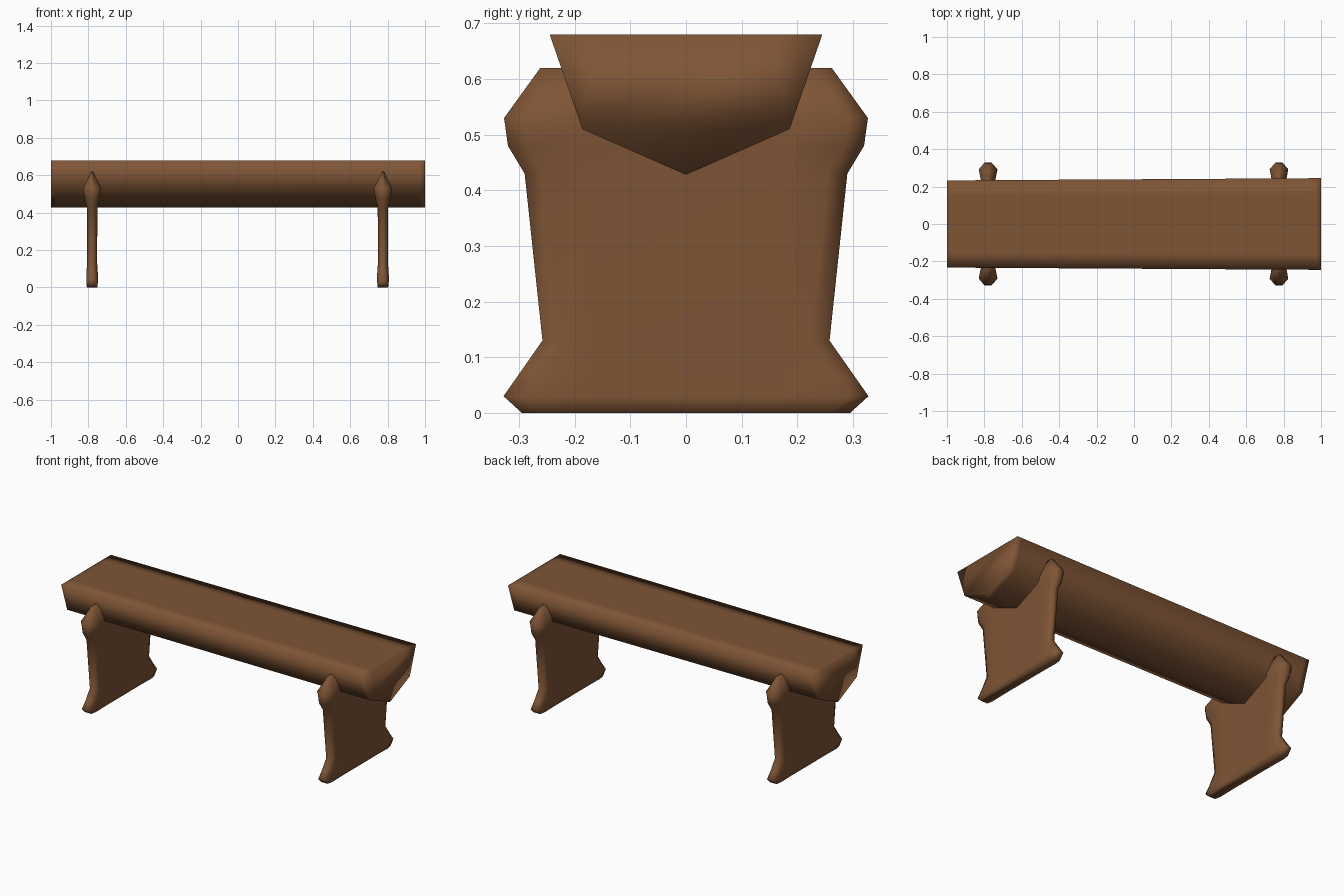
import bpy, bmesh

if "Cube" in bpy.data.objects:
    bpy.data.objects.remove(bpy.data.objects["Cube"])

wood = bpy.data.materials.new("brown wood")
wood.diffuse_color = (0.21, 0.09, 0.036, 1)
wood.use_nodes = True
wood.node_tree.nodes["Principled BSDF"].inputs["Base Color"].default_value = wood.diffuse_color


def loft(name, rings):
    """Skin a list of equal-length point rings and cap both ends."""
    bm = bmesh.new()
    loops = [[bm.verts.new(p) for p in ring] for ring in rings]
    n = len(loops[0])
    for a, b in zip(loops, loops[1:]):
        for i in range(n):
            j = (i + 1) % n
            bm.faces.new((a[i], a[j], b[j], b[i]))
    bm.faces.new(loops[0])
    bm.faces.new(loops[-1])
    bmesh.ops.recalc_face_normals(bm, faces=bm.faces)
    for f in bm.faces:
        f.smooth = True
    me = bpy.data.meshes.new(name)
    bm.to_mesh(me)
    bm.free()
    ob = bpy.data.objects.new(name, me)
    me.materials.append(wood)
    bpy.context.collection.objects.link(ob)
    return ob


# Seat: half log with a faceted underside, slightly wider at the right end
profile = [(-1, .68), (-.76, .51), (0, .428), (.76, .51), (1, .68),
           (.65, .68), (-.65, .68)]
rings = []
for x in (-1, -.97, .97, 1):
    w = .239 + .006 * x
    rings.append([(x, y * w, z) for y, z in profile])
loft("seat", rings)

# Legs: upright boards with flared feet and rounded knobs beside the seat
# each row: height, half depth, half thickness near edge, half thickness at edge
rows = [(0, .295, .028, .022), (.03, .328, .031, .018), (.07, .300, .031, .014),
        (.13, .258, .027, .014), (.43, .290, .028, .014), (.48, .320, .040, .018),
        (.53, .327, .050, .020), (.62, .262, .004, .002)]
for side, cx in (("left", -.78), ("right", .775)):
    rings = []
    for z, y, t, e in rows:
        inner = .17
        core = .026 if z < .6 else .004
        quarter = [(core, inner), (t, y - .035), (e, y)]
        right = quarter + [(-a, b) for a, b in reversed(quarter)]
        ring = right + [(-a, -b) for a, b in right]
        rings.append([(cx + a, b, z) for a, b in ring])
    loft(side + "_leg", rings)
